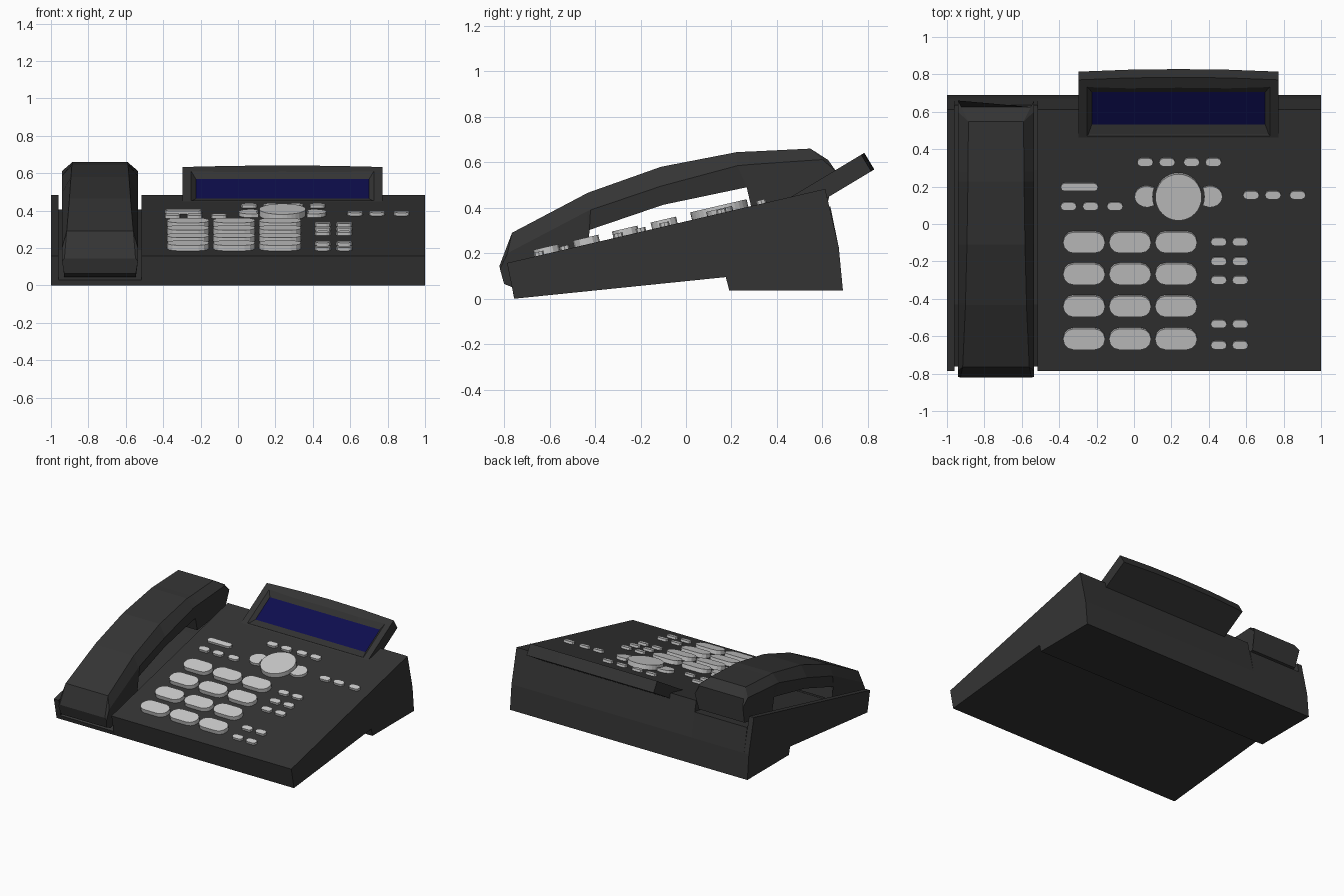
import bpy, bmesh, math
from mathutils import Matrix, Vector

if "Cube" in bpy.data.objects:
    bpy.data.objects.remove(bpy.data.objects["Cube"])


def material(name, rgb):
    m = bpy.data.materials.new(name)
    m.diffuse_color = (*rgb, 1)
    m.use_nodes = True
    m.node_tree.nodes["Principled BSDF"].inputs["Base Color"].default_value = m.diffuse_color
    return m


BODY = material("charcoal plastic", (0.034, 0.034, 0.034))
KEYS = material("light grey keys", (0.6, 0.6, 0.6))
BLUE = material("navy display", (0.004, 0.004, 0.075))


def finish(name, bm, *mats):
    bmesh.ops.recalc_face_normals(bm, faces=bm.faces)
    me = bpy.data.meshes.new(name)
    bm.to_mesh(me)
    bm.free()
    ob = bpy.data.objects.new(name, me)
    bpy.context.collection.objects.link(ob)
    for m in mats:
        me.materials.append(m)
    return ob


def extrude(bm, points, direction):
    """Closed prism from a 3D outline; returns the moved cap face."""
    face = bm.faces.new([bm.verts.new(p) for p in points])
    geom = bmesh.ops.extrude_face_region(bm, geom=[face], use_keep_orig=True)["geom"]
    bmesh.ops.translate(bm, vec=direction,
                        verts=[v for v in geom if isinstance(v, bmesh.types.BMVert)])
    return next(f for f in geom if isinstance(f, bmesh.types.BMFace))


# Base: side profiles extruded across x, lower under the handset
under = [(0.69, 0.037), (0.19, 0.037), (0.175, 0.095), (-0.755, 0.0)]
full = under + [(-0.787, 0.157), (0.612, 0.483), (0.672, 0.225)]
channel = under + [(-0.762, 0.03), (-0.43, 0.19), (0.29, 0.355), (0.635, 0.405), (0.672, 0.225)]
for name, prof, x0, x1 in (("base", full, -0.515, 1.0),
                           ("cradle_side_wall", full, -1.0, -0.96),
                           ("handset_cradle", channel, -0.96, -0.515)):
    bm = bmesh.new()
    extrude(bm, [(x0, y, z) for y, z in prof], (x1 - x0, 0, 0))
    finish(name, bm, BODY)

# Handset: lofted sections (top, shoulder, bottom as y,z; half width of top flat)
stations = [
    ((-0.82, 0.145), (-0.818, 0.13), (-0.80, 0.065), 0.19),
    ((-0.765, 0.29), (-0.785, 0.20), (-0.75, 0.045), 0.178),
    ((-0.433, 0.465), (-0.433, 0.385), (-0.43, 0.20), 0.163),
    ((-0.42, 0.47), (-0.42, 0.39), (-0.447, 0.295), 0.163),
    ((-0.11, 0.58), (-0.11, 0.495), (-0.10, 0.413), 0.155),
    ((0.226, 0.645), (0.226, 0.585), (0.267, 0.49), 0.15),
    ((0.28, 0.647), (0.28, 0.59), (0.29, 0.39), 0.15),
    ((0.547, 0.66), (0.60, 0.612), (0.60, 0.425), 0.147),
    ((0.625, 0.61), (0.66, 0.56), (0.625, 0.43), 0.185),
]
bm = bmesh.new()
rings = []
for top, sh, bot, flat in stations:
    half = [(0.192, bot), (0.203, sh), (flat, top)]
    pts = [(-w, p) for w, p in half] + [(w, p) for w, p in reversed(half)]
    rings.append([bm.verts.new((-0.738 + x, p[0], p[1])) for x, p in pts])
for a, b in zip(rings, rings[1:]):
    for i in range(6):
        j = (i + 1) % 6
        bm.faces.new((a[i], a[j], b[j], b[i]))
bm.faces.new(rings[0])
bm.faces.new(rings[-1])
finish("handset", bm, BODY)

# Display: tilted slab with arched back edge, bevelled frame and recessed screen
bm = bmesh.new()
slope = math.atan2(0.207, 0.345)
up = Vector((0, -math.sin(slope), math.cos(slope)))
along = Vector((0, math.cos(slope), math.sin(slope)))
origin = Vector((0.238, 0.432, 0.43))
outline = [(-0.535, 0), (0.535, 0), (0.535, 0.395), (0.27, 0.407),
           (0, 0.411), (-0.27, 0.407), (-0.535, 0.395)]
low = [origin + Vector((x, 0, 0)) + along * v - up * 0.085 for x, v in outline]
cap = extrude(bm, low, up * 0.085)
bm.normal_update()
if cap.normal.dot(up) < 0:
    cap.normal_flip()
bmesh.ops.inset_region(bm, faces=[cap], thickness=0.065)
bmesh.ops.inset_region(bm, faces=[cap], thickness=0.036, depth=-0.022)
# straighten the back edge of the screen opening
vmax = min((v.co - origin).dot(along) for v in cap.verts
           if (v.co - origin).dot(along) > 0.2)
for v in cap.verts:
    d = (v.co - origin).dot(along)
    if d > 0.2:
        v.co -= along * (d - vmax)
cap.material_index = 1
finish("display", bm, BODY, BLUE)

# Keys: outlines drawn flat, then raised off the sloping top
tilt = math.atan2(0.326, 1.399)
normal = Vector((0, -math.sin(tilt), math.cos(tilt)))


def key(bm, outline, height):
    pts = [Vector((x, y, 0.157 + (y + 0.787) * math.tan(tilt))) - normal * 0.005
           for x, y in outline]
    extrude(bm, pts, normal * (height + 0.005))


def capsule(cx, cy, w, h, n=6):
    r, pts = h / 2, []
    for side, start in ((1, -90), (-1, 90)):
        for i in range(n + 1):
            a = math.radians(start + 180 * i / n)
            pts.append((cx + side * (w / 2 - r) + r * math.cos(a), cy + r * math.sin(a)))
    return pts


def arc(cx, cy, rx, ry, start, sweep, n):
    return [(cx + rx * math.cos(math.radians(start + sweep * i / n)),
             cy + ry * math.sin(math.radians(start + sweep * i / n))) for i in range(n + 1)]


bm = bmesh.new()
for x in (-0.267, -0.021, 0.225):
    for y in (-0.093, -0.263, -0.435, -0.61):
        key(bm, capsule(x, y, 0.225, 0.112), 0.03)
finish("number_keys", bm, KEYS)

bm = bmesh.new()
small = [(x, 0.333) for x in (0.06, 0.177, 0.308, 0.424)]
small += [(x, 0.097) for x in (-0.35, -0.232, -0.102)]
small += [(x, 0.157) for x in (0.626, 0.743, 0.875)]
small += [(x, y) for x in (0.453, 0.568) for y in (-0.093, -0.197, -0.297, -0.532, -0.645)]
for x, y in small:
    key(bm, capsule(x, y, 0.086, 0.043, 4), 0.017)
key(bm, capsule(-0.292, 0.2, 0.2, 0.042, 4), 0.017)
finish("function_keys", bm, KEYS)

# Round navigation button with a crescent key on each side
bm = bmesh.new()
key(bm, arc(0.238, 0.15, 0.124, 0.124, 0, 360 * 31 / 32, 31), 0.034)
for s, start in ((-1, 90), (1, -90)):
    outer = arc(0.238 + s * 0.165, 0.15, 0.07, 0.057, start, 180, 10)
    inner = arc(0.238, 0.15, 0.138, 0.138, start + 90 + 20, -40, 6)
    key(bm, outer + inner, 0.02)
finish("navigation_keys", bm, KEYS)
